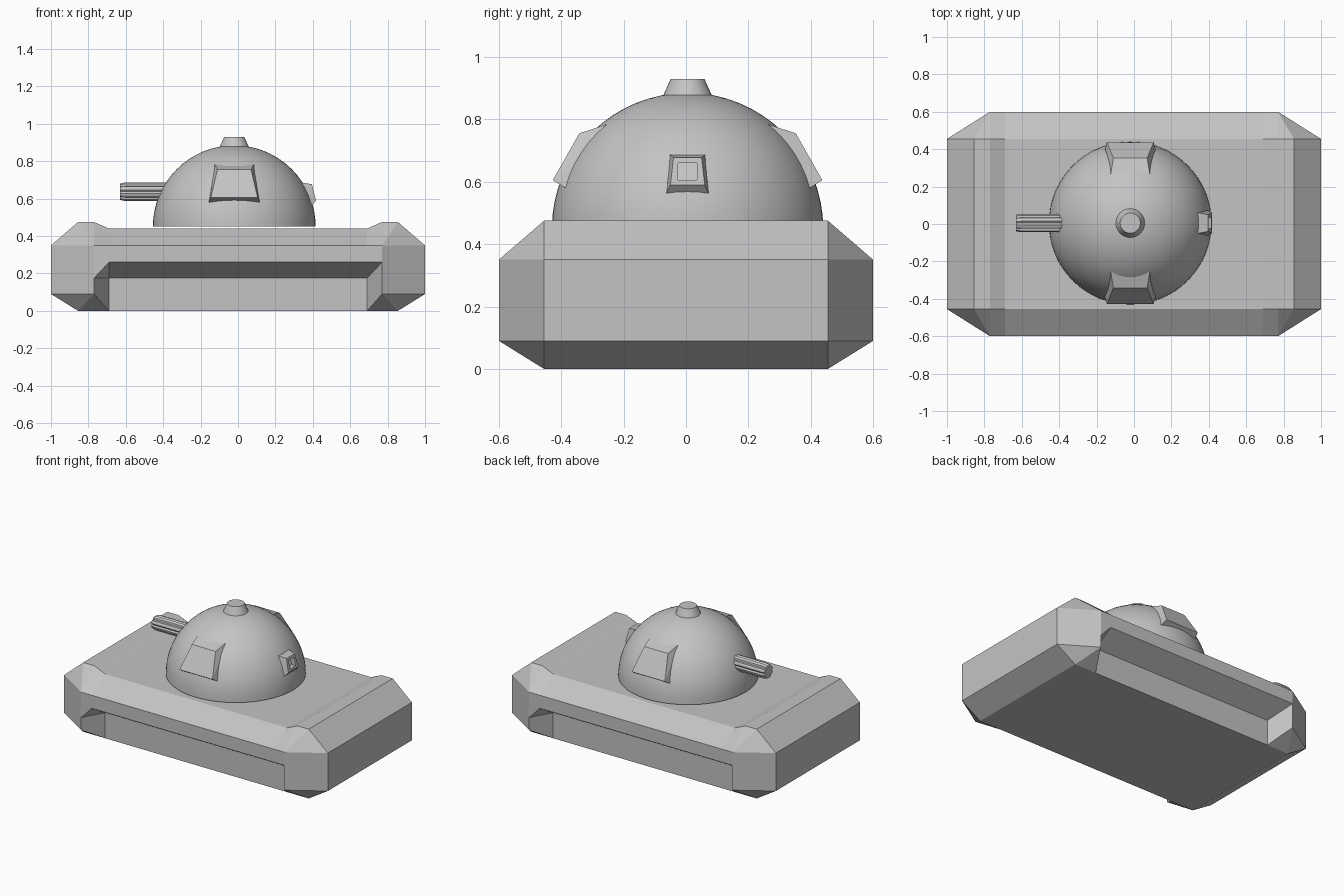
import bpy, bmesh, math
from mathutils import Vector

cube = bpy.data.objects.get("Cube")
if cube:
    bpy.data.objects.remove(cube, do_unlink=True)

grey = bpy.data.materials.new("plain_grey")
grey.use_nodes = True
grey.diffuse_color = (0.55, 0.55, 0.55, 1)
grey.node_tree.nodes["Principled BSDF"].inputs["Base Color"].default_value = grey.diffuse_color

CENTRE = Vector((-0.02, 0.005, 0.45))
RADIUS = 0.435


def finish(name, bm, smooth=False):
    bmesh.ops.recalc_face_normals(bm, faces=bm.faces)
    mesh = bpy.data.meshes.new(name)
    bm.to_mesh(mesh)
    bm.free()
    mesh.materials.append(grey)
    obj = bpy.data.objects.new(name, mesh)
    bpy.context.collection.objects.link(obj)
    if smooth:
        activate(obj)
        bpy.ops.object.shade_smooth_by_angle(angle=math.radians(30))
    return obj


def activate(obj):
    bpy.ops.object.select_all(action="DESELECT")
    obj.select_set(True)
    bpy.context.view_layer.objects.active = obj


def hull(points):
    bm = bmesh.new()
    for p in points:
        bm.verts.new(p)
    bmesh.ops.convex_hull(bm, input=bm.verts)
    bmesh.ops.dissolve_limit(bm, angle_limit=0.01, verts=bm.verts, edges=bm.edges)
    return bm


def cut(obj, cutter):
    cutter.hide_render = True
    mod = obj.modifiers.new("cut", "BOOLEAN")
    mod.operation = "DIFFERENCE"
    mod.solver = "EXACT"
    mod.object = cutter
    activate(obj)
    bpy.ops.object.modifier_apply(modifier=mod.name)
    bpy.data.objects.remove(cutter, do_unlink=True)


# Hull: chamfered block with a shallow dip across the deck
corners = [(0.855, 0.455, 0), (1, 0.455, 0.09), (0.77, 0.6, 0.09),
           (1, 0.455, 0.35), (0.77, 0.6, 0.35), (0.855, 0.455, 0.475)]
bm = hull([(sx * x, sy * y, z) for x, y, z in corners for sx in (-1, 1) for sy in (-1, 1)])
for x in (-0.77, -0.69, 0.69, 0.77):
    bmesh.ops.bisect_plane(bm, geom=bm.verts[:] + bm.edges[:] + bm.faces[:],
                           plane_co=(x, 0, 0), plane_no=(1, 0, 0))
for v in bm.verts:
    if abs(v.co.x) < 0.7 and v.co.z > 0.46:
        v.co.z = 0.44
body = finish("hull", bm)

# Long side recesses, the rear one turned half round from the front one
for s in (1, -1):
    opening = [(0.77, 0.26), (0.77, -0.1), (-0.77, -0.1), (-0.77, 0.175), (-0.69, 0.26)]
    back = [(0.69, 0.175), (0.69, -0.1), (-0.69, -0.1), (-0.69, 0.175)]
    pts = [(s * x, s * y, z) for x, z in opening for y in (-0.6, -0.7)]
    pts += [(s * x, s * -0.455, z) for x, z in back]
    cut(body, finish("recess_cutter", hull(pts)))

# Turret dome
bm = bmesh.new()
bmesh.ops.create_uvsphere(bm, u_segments=64, v_segments=32, radius=RADIUS)
bmesh.ops.bisect_plane(bm, geom=bm.verts[:] + bm.edges[:] + bm.faces[:], plane_co=(0, 0, 0),
                       plane_no=(0, 0, -1), clear_outer=True)
bmesh.ops.holes_fill(bm, edges=[e for e in bm.edges if e.is_boundary])
bmesh.ops.translate(bm, verts=bm.verts, vec=CENTRE)
finish("turret_dome", bm, True)

# Top cap
bm = bmesh.new()
bmesh.ops.create_cone(bm, cap_ends=True, segments=32, radius1=0.083, radius2=0.054, depth=0.065)
bmesh.ops.translate(bm, verts=bm.verts, vec=(CENTRE.x, CENTRE.y, 0.8975))
finish("top_cap", bm, True)

# Fluted gun barrel with a slightly narrowed muzzle
bm = bmesh.new()
rings = []
for x, scale in ((-0.38, 1), (-0.605, 1), (-0.63, 0.9)):
    ring = []
    for i in range(32):
        r = scale * (0.042 if i % 4 == 0 else 0.05)
        a = math.tau * i / 32
        ring.append(bm.verts.new((x, CENTRE.y + r * math.cos(a), 0.637 + r * math.sin(a))))
    rings.append(ring)
for a, b in zip(rings, rings[1:]):
    for i in range(32):
        j = (i + 1) % 32
        bm.faces.new((a[i], a[j], b[j], b[i]))
bm.faces.new(rings[0])
bm.faces.new(rings[-1])
finish("gun_barrel", bm)


# Bevelled plates: outer face (half width, distance from dome centre, height), then root
def plate(name, outer, root, axis):
    pts = []
    for w, d, z in outer + root:
        for s in (-1, 1):
            offset = (s * w, axis.y * d, 0) if axis.y else (axis.x * d, s * w, 0)
            pts.append((CENTRE.x + offset[0], CENTRE.y + offset[1], z))
    return finish(name, hull(pts))


for name, side in (("front_plate", -1), ("rear_plate", 1)):
    plate(name, [(0.09, 0.347, 0.755), (0.125, 0.432, 0.605)],
          [(0.108, 0.24, 0.79), (0.145, 0.36, 0.56)], Vector((0, side, 0)))

# Small side sight with an open window
sight = plate("side_sight", [(0.045, 0.415, 0.677), (0.055, 0.437, 0.59)],
              [(0.06, 0.34, 0.69), (0.08, 0.39, 0.535)], Vector((1, 0, 0)))
window = [(x, CENTRE.y + y, z) for x in (0.2, 0.6) for y in (-0.03, 0.03) for z in (0.605, 0.66)]
cut(sight, finish("window_cutter", hull(window)))
